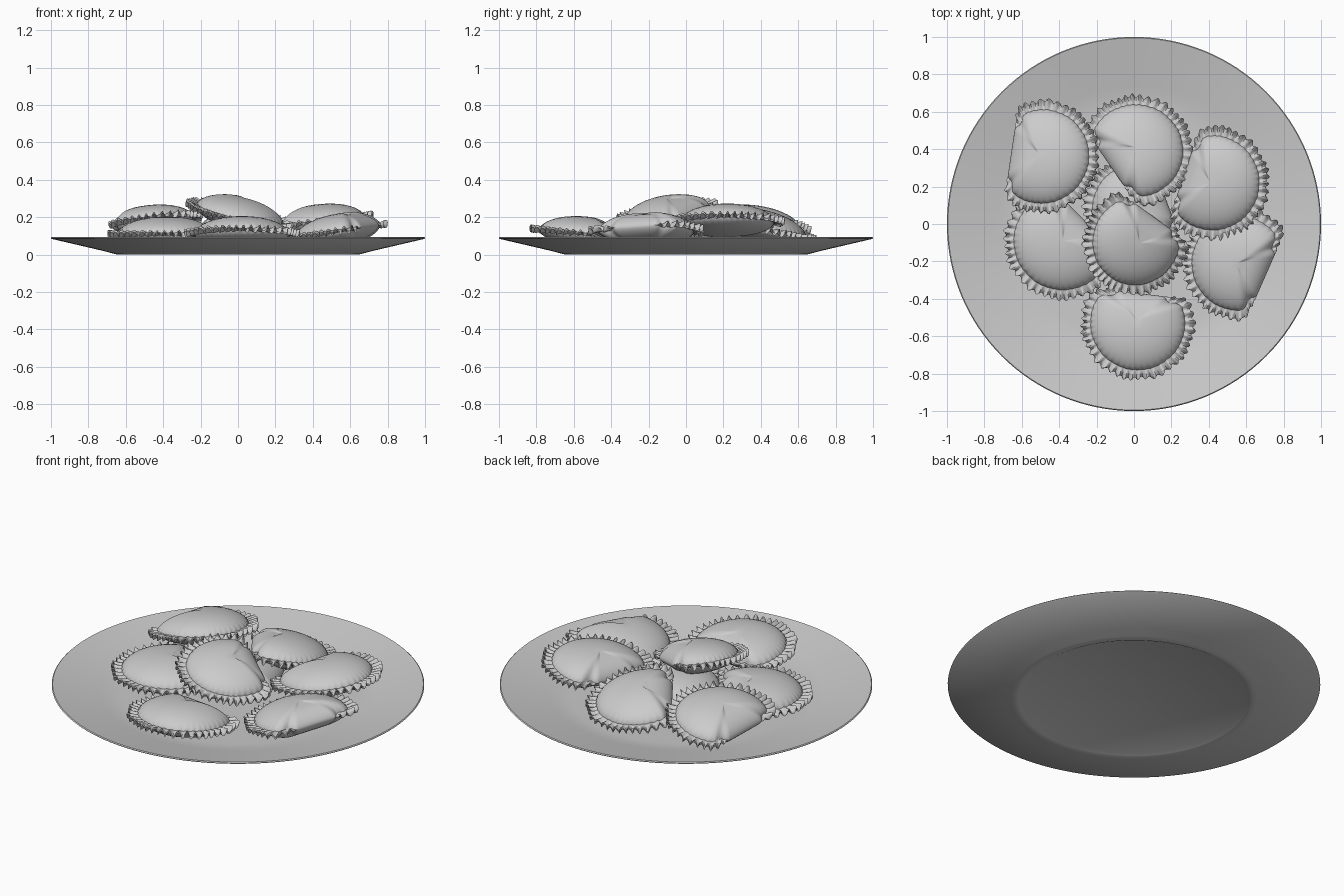
import bpy, bmesh, math
from mathutils import Vector, Matrix

if "Cube" in bpy.data.objects:
    bpy.data.objects.remove(bpy.data.objects["Cube"])


def material(name, c):
    m = bpy.data.materials.new(name)
    m.diffuse_color = (c, c, c, 1)
    m.use_nodes = True
    m.node_tree.nodes["Principled BSDF"].inputs["Base Color"].default_value = m.diffuse_color
    return m


GREY = material("light grey", 0.6)


def finish(name, bm, angle):
    bmesh.ops.recalc_face_normals(bm, faces=bm.faces)
    me = bpy.data.meshes.new(name)
    bm.to_mesh(me)
    bm.free()
    me.materials.append(GREY)
    ob = bpy.data.objects.new(name, me)
    bpy.context.collection.objects.link(ob)
    bpy.context.view_layer.objects.active = ob
    ob.select_set(True)
    bpy.ops.object.shade_smooth_by_angle(angle=math.radians(angle))
    ob.select_set(False)
    return ob


# Plate: a profile spun around z, with a foot ring underneath
profile = [(0, .012), (.60, .012), (.62, .002), (.64, 0), (.66, .004), (.72, .02),
           (.995, .084), (1, .089), (.995, .094), (.74, .042), (.68, .03),
           (.62, .025), (0, .025)]
bm = bmesh.new()
vs = [bm.verts.new((r, 0, z)) for r, z in profile]
es = [bm.edges.new(p) for p in zip(vs, vs[1:])]
bmesh.ops.spin(bm, geom=vs + es, cent=(0, 0, 0), axis=(0, 0, 1),
               angle=2 * math.pi, steps=128)
bmesh.ops.remove_doubles(bm, verts=bm.verts, dist=1e-5)
finish("plate", bm, 35)

# Dumpling: a folded round, straight at the fold and crimped along the arc
N, BODY, FLANGE = 264, 9, 3


def smoothstep(a, b, x):
    t = max(0, min(1, (x - a) / (b - a)))
    return t * t * (3 - 2 * t)


def dumpling(name, x, y, z, turn, dx, dy, r=.29, fold=.16, up=.085, down=.07):
    bm = bmesh.new()
    rings = {1: [], -1: []}
    for side, h in ((1, up), (-1, down)):
        for j in range(1, BODY + FLANGE + 1):
            row = []
            for i in range(N):
                a = 2 * math.pi * i / N
                c = math.cos(a)
                # rounded meeting of arc and fold line
                rr = r if c > -.05 else (r ** -14 + (fold / -c) ** -14) ** (-1 / 14)
                w = smoothstep(-.82, -.62, c)
                wave = 44 * a + 1.3 * math.sin(5 * a + x * 9)
                rb = rr - .048 * w
                if j <= BODY:
                    s = math.sin(j / BODY * math.pi / 2)
                    rho = rb * s
                    zz = side * (h * (1 - s ** 2.2) ** .62 + .008 * w)
                    k = max(0, s - .93) * 2 * w
                else:
                    k = (j - BODY) / FLANGE
                    rho = rb + (rr - rb) * k
                    zz = side * .008 * w * (1 - .3 * k)
                    k *= w
                zz += k * .017 * math.sin(wave)
                rho += k * (.009 * math.sin(wave + 1.2) + .005 * math.sin(11 * a + y * 7))
                row.append(bm.verts.new((rho * c, rho * math.sin(a), zz)))
            rings[side].append(row)
        tip = bm.verts.new((0, 0, side * (h + .008)))
        first = rings[side][0]
        for i in range(N):
            bm.faces.new((tip, first[i], first[(i + 1) % N]))
        for p, q in zip(rings[side], rings[side][1:]):
            for i in range(N):
                n = (i + 1) % N
                bm.faces.new((p[i], q[i], q[n], p[n]))
    p, q = rings[1][-1], rings[-1][-1]
    for i in range(N):
        n = (i + 1) % N
        bm.faces.new((p[i], q[i], q[n], p[n]))
    bmesh.ops.remove_doubles(bm, verts=bm.verts, dist=1e-5)
    # lean the dumpling to its slope
    up_dir = Vector((-dx, -dy, 1)).normalized()
    lean = Vector((0, 0, 1)).rotation_difference(up_dir).to_matrix().to_4x4()
    bm.transform(Matrix.Translation((x, y, z)) @ lean
                 @ Matrix.Rotation(math.radians(turn), 4, 'Z'))
    finish(name, bm, 50)


dumpling("dumpling_back_left", -.49, .36, .165, -8, .15, -.12, r=.3, fold=.17)
dumpling("dumpling_back", .01, .39, .15, 34, -.03, -.22, r=.3)
dumpling("dumpling_right", .42, .22, .175, -19, .13, 0, r=.3)
dumpling("dumpling_front_right", .56, -.21, .13, 156, .15, 0, r=.3)
dumpling("dumpling_front", .02, -.53, .11, 263, 0, -.1, r=.3)
dumpling("dumpling_left", -.38, -.09, .11, 225, 0, 0, r=.31)
dumpling("dumpling_under", .02, .08, .11, 200, 0, 0, r=.29)
dumpling("dumpling_top", .01, -.09, .215, 234, -.22, .14, r=.285)
